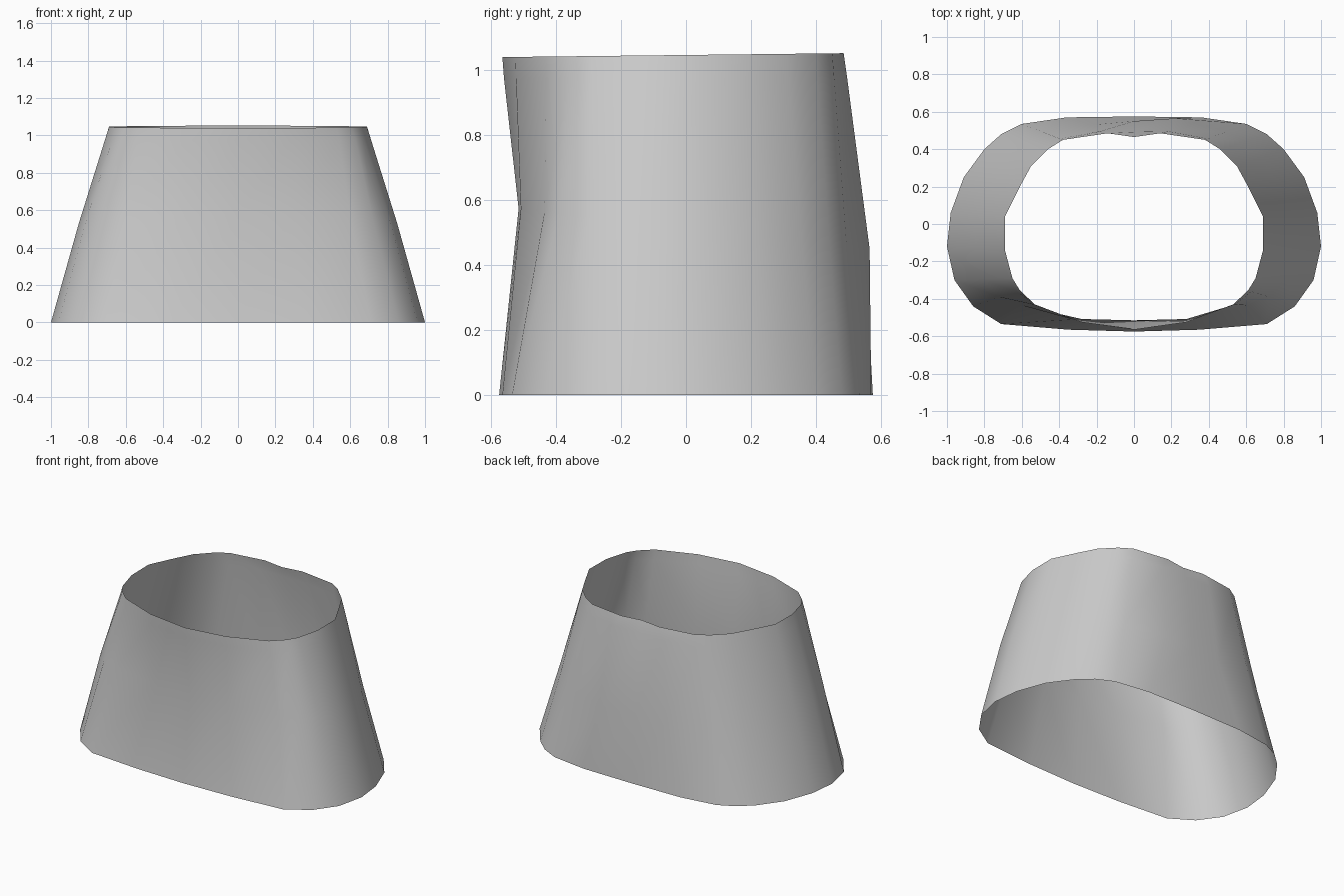
import bpy
import bmesh

cube = bpy.data.objects.get("Cube")
if cube:
    bpy.data.objects.remove(cube, do_unlink=True)

# Half outlines, running from front centre to back centre
HEM = [(0, -.575), (.35, -.565), (.71, -.535), (.86, -.44), (.96, -.3), (1, -.12), (.98, .06),
       (.91, .25), (.8, .4), (.71, .48), (.6, .535), (.36, .57), (0, .575)]
RIM = [(0, -.565), (.28, -.525), (.53, -.43), (.61, -.355), (.65, -.29), (.69, -.14), (.69, .04),
       (.61, .2), (.55, .31), (.46, .4), (.38, .45), (.14, .485), (0, .465)]
LAST = len(HEM) - 1


def mirrored(half):
    """Full ring: the +x half, then its mirror image without the centre points."""
    return half + [(-x, y) for x, y in half[-2:0:-1]]


def height_at(y, front, back):
    return front + (back - front) * (y + .57) / 1.14


def blend(height):
    """Ring lying on the straight sides between hem and rim."""
    return [(a[0] + (b[0] - a[0]) * height, a[1] + (b[1] - a[1]) * height)
            for a, b in zip(HEM, RIM)]


hem = [(x, y, 0) for x, y in mirrored(HEM)]
rim = [(x, y, height_at(y, 1.04, 1.053)) for x, y in mirrored(RIM)]

# Waist: front panel pinched in, back panel pushed out to an off-centre peak
waist_half = blend(.48)
waist_half[0:4] = [(0, -.515), (.28, -.508), (.6, -.435), (.72, -.39)]
waist_half[LAST] = (0, .55)
waist = [(x, y, height_at(y, .58, .45)) for x, y in mirrored(waist_half)]
waist[LAST - 1] = (.22, .565, .45)
waist[LAST + 1] = (-.22, .53, .45)

# Shoulder: slight roll of the back panel just below the rim
shoulder_half = blend(.93)
shoulder_half[0:3] = [(0, -.56), (.28, -.523), (.54, -.43)]
shoulder_half[LAST - 1:] = [(.18, .496), (0, .492)]
shoulder = [(x, y, .975) for x, y in mirrored(shoulder_half)]

# Open single-skin sleeve
bm = bmesh.new()
rings = [[bm.verts.new(p) for p in ring] for ring in (hem, waist, shoulder, rim)]
for low, high in zip(rings, rings[1:]):
    for i in range(len(low)):
        j = (i + 1) % len(low)
        bm.faces.new((low[i], low[j], high[j], high[i]))
mesh = bpy.data.meshes.new("tapered_sleeve")
bm.to_mesh(mesh)
bm.free()
mesh.shade_smooth()

sleeve = bpy.data.objects.new("tapered_sleeve", mesh)
bpy.context.collection.objects.link(sleeve)

# Plain grey surface
grey = bpy.data.materials.new("light_grey")
grey.use_nodes = True
color = (.6, .6, .6, 1)
grey.diffuse_color = color
grey.node_tree.nodes["Principled BSDF"].inputs["Base Color"].default_value = color
mesh.materials.append(grey)
